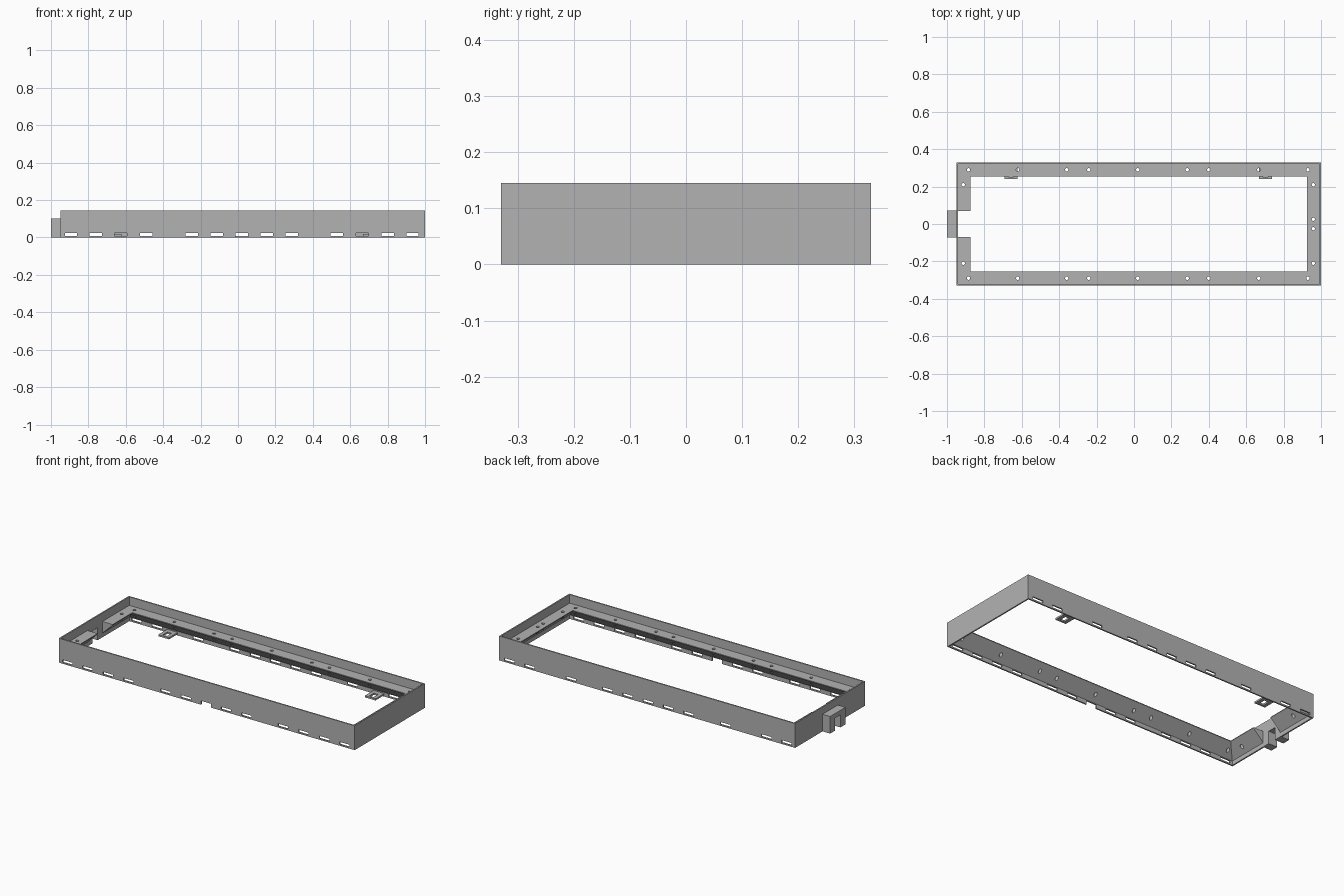
import bpy
import bmesh
from mathutils import Matrix

cube = bpy.data.objects.get("Cube")
if cube:
    bpy.data.objects.remove(cube, do_unlink=True)

grey = bpy.data.materials.new("plain grey")
grey.use_nodes = True
GREY = (0.45, 0.45, 0.45, 1)
grey.diffuse_color = GREY
grey.node_tree.nodes["Principled BSDF"].inputs["Base Color"].default_value = GREY

LEFT, RIGHT, HALF = -0.95, 1.0, 0.33     # outer frame
HEIGHT, WALL, LEDGE = 0.145, 0.008, 0.075
LEDGE_Z = 0.094


def add_box(bm, x0, x1, y0, y1, z0, z1):
    centre = Matrix.Translation(((x0 + x1) / 2, (y0 + y1) / 2, (z0 + z1) / 2))
    bmesh.ops.create_cube(bm, size=1, matrix=centre @ Matrix.Diagonal((x1 - x0, y1 - y0, z1 - z0, 1)))


def add_pin(bm, x, y):
    bmesh.ops.create_cone(bm, cap_ends=True, segments=16, radius1=0.009, radius2=0.009,
                          depth=0.16, matrix=Matrix.Translation((x, y, 0.06)))


def finish(bm, name):
    bmesh.ops.recalc_face_normals(bm, faces=bm.faces)
    mesh = bpy.data.meshes.new(name)
    bm.to_mesh(mesh)
    bm.free()
    mesh.materials.append(grey)
    obj = bpy.data.objects.new(name, mesh)
    bpy.context.scene.collection.objects.link(obj)
    return obj


def cut(obj, bm, name):
    cutter = finish(bm, name)
    cutter.hide_render = True
    mod = obj.modifiers.new(name, "BOOLEAN")
    mod.operation = "DIFFERENCE"
    mod.solver = "EXACT"
    mod.object = cutter
    bpy.context.view_layer.objects.active = obj
    bpy.ops.object.modifier_apply(modifier=mod.name)
    bpy.data.objects.remove(cutter, do_unlink=True)


# Frame: wall with a ledge, sloped underneath, swept round a rectangle
profile = [(0, 0), (0, HEIGHT), (WALL, HEIGHT), (WALL, LEDGE_Z), (LEDGE, LEDGE_Z),
           (LEDGE, LEDGE_Z - 0.004), (WALL, 0.025), (WALL, 0)]
bm = bmesh.new()
rings = []
for d, z in profile:
    corners = [(LEFT + d, -HALF + d), (RIGHT - d, -HALF + d), (RIGHT - d, HALF - d), (LEFT + d, HALF - d)]
    rings.append([bm.verts.new((x, y, z)) for x, y in corners])
for i, ring in enumerate(rings):
    nxt = rings[(i + 1) % len(rings)]
    for j in range(4):
        k = (j + 1) % 4
        bm.faces.new((ring[j], ring[k], nxt[k], nxt[j]))
frame = finish(bm, "frame")

# Screw holes through the ledge
bm = bmesh.new()
for x in (-0.885, -0.622, -0.36, -0.242, 0.02, 0.285, 0.4, 0.667, 0.93):
    for side in (-1, 1):
        add_pin(bm, x, side * 0.29)
for x, ys in ((-0.913, (0.21,)), (0.959, (0.21, 0.025))):
    for y in ys:
        add_pin(bm, x, y)
        add_pin(bm, x, -y)
cut(frame, bm, "hole_cutter")

# Vent slots low in the long walls; the middle front one is open below
TABS = (-0.658, 0.703)
bm = bmesh.new()
for x in (-0.893, -0.76, -0.626, -0.49, -0.247, -0.113, 0.02, 0.153, 0.287, 0.528, 0.664, 0.8, 0.933):
    low = -0.01 if x == 0.02 else 0.008
    add_box(bm, x - 0.033, x + 0.033, -HALF - 0.01, -HALF + 0.015, low, 0.023)
    if min(abs(x - t) for t in TABS) > 0.05:
        add_box(bm, x - 0.033, x + 0.033, HALF - 0.015, HALF + 0.01, 0.008, 0.023)
cut(frame, bm, "slot_cutter")

# Gap in the end ledge, then a doorway through the wall
bm = bmesh.new()
add_box(bm, LEFT + WALL, LEFT + 0.1, -0.07, 0.07, 0.01, 0.12)
cut(frame, bm, "gap_cutter")
bm = bmesh.new()
add_box(bm, LEFT - 0.02, LEFT + 0.03, -0.025, 0.025, -0.02, 0.075)
cut(frame, bm, "door_cutter")

# Arched housing outside the doorway
bm = bmesh.new()
add_box(bm, -1.0, LEFT + 0.002, -0.072, 0.072, 0, 0.102)
housing = finish(bm, "end_housing")
bm = bmesh.new()
add_box(bm, -1.05, LEFT + 0.05, -0.025, 0.025, -0.02, 0.075)
cut(housing, bm, "arch_cutter")

# Mounting tabs on the back wall
for i, x in enumerate(TABS):
    bm = bmesh.new()
    add_box(bm, x - 0.035, x + 0.035, 0.24, HALF - WALL + 0.002, 0.008, 0.018)
    tab = finish(bm, f"mounting_tab_{i + 1}")
    bm = bmesh.new()
    add_box(bm, x - 0.014, x + 0.014, 0.252, 0.295, -0.02, 0.05)
    cut(tab, bm, "tab_cutter")
